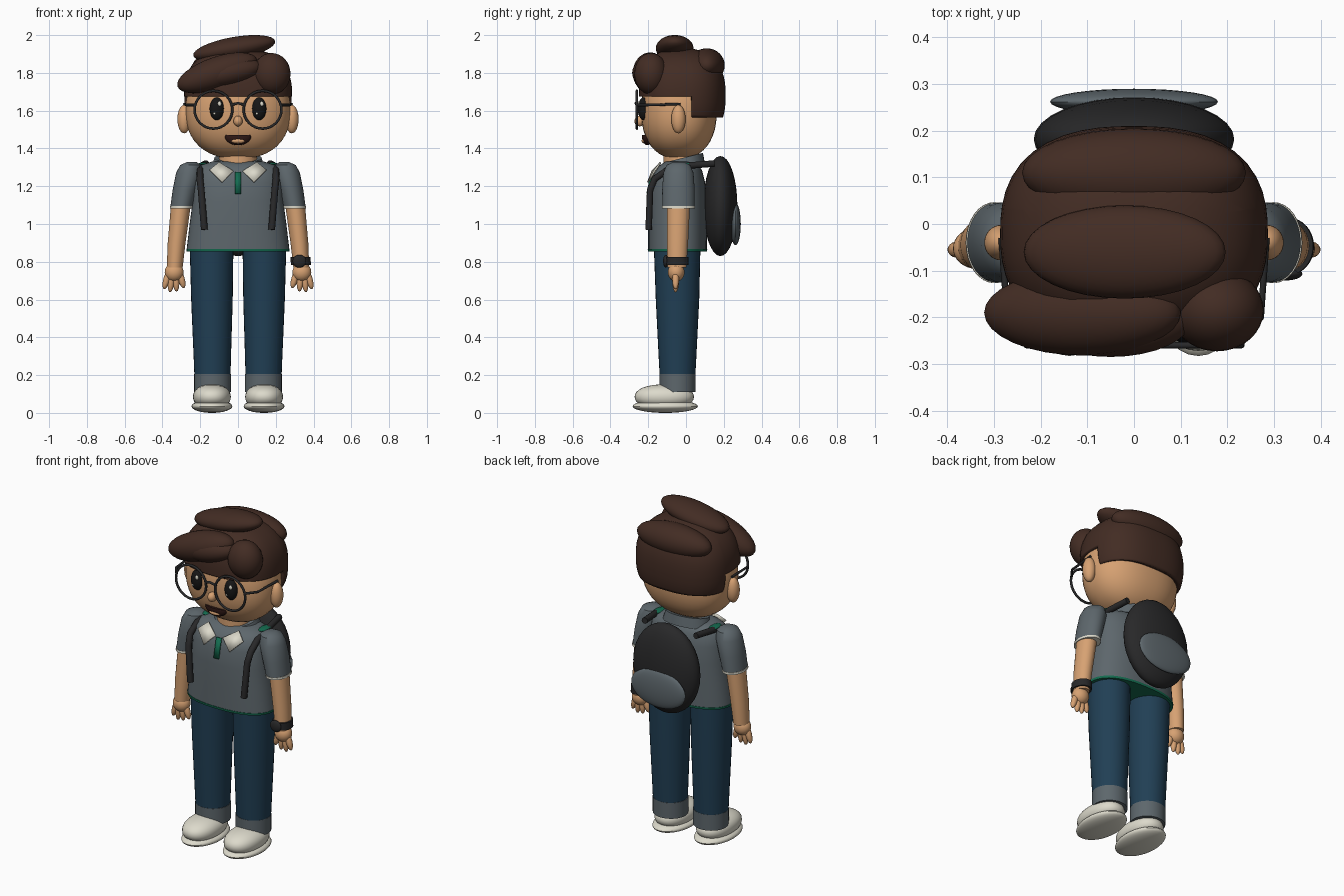
import bpy, bmesh, math
from mathutils import Vector, Euler

if "Cube" in bpy.data.objects:
    bpy.data.objects.remove(bpy.data.objects["Cube"])


def material(name, rgb):
    m = bpy.data.materials.new(name)
    m.use_nodes = True
    m.diffuse_color = (*rgb, 1)
    m.node_tree.nodes["Principled BSDF"].inputs["Base Color"].default_value = (*rgb, 1)
    return m


SKIN = material("skin", (0.68, 0.36, 0.17))
HAIR = material("dark brown hair", (0.055, 0.025, 0.017))
GREY = material("slate grey cloth", (0.11, 0.135, 0.15))
DENIM = material("blue denim", (0.015, 0.05, 0.09))
CREAM = material("cream", (0.72, 0.70, 0.60))
BLACK = material("soft black", (0.021, 0.021, 0.022))
GREEN = material("green trim", (0.007, 0.15, 0.08))
EYE = material("eye black", (0.008, 0.008, 0.008))
MOUTH = material("mouth brown", (0.03, 0.01, 0.008))
made = []


def finish(name, bm, *mats):
    bmesh.ops.recalc_face_normals(bm, faces=bm.faces)
    mesh = bpy.data.meshes.new(name)
    bm.to_mesh(mesh)
    bm.free()
    for m in mats:
        mesh.materials.append(m)
    ob = bpy.data.objects.new(name, mesh)
    bpy.context.collection.objects.link(ob)
    made.append(ob)
    return ob


def ball_mesh(loc, size, rot=(0, 0, 0), p=2.0, seg=32):
    """Ellipsoid; p above 2 makes it boxier."""
    bm = bmesh.new()
    bmesh.ops.create_uvsphere(bm, u_segments=seg, v_segments=seg // 2, radius=1)
    turn = Euler([math.radians(a) for a in rot])
    for v in bm.verts:
        k = sum(abs(c) ** p for c in v.co) ** (-1 / p)
        q = Vector(c * k * s for c, s in zip(v.co, size))
        q.rotate(turn)
        v.co = q + Vector(loc)
    return bm


def ball(name, loc, size, mat, **kw):
    return finish(name, ball_mesh(loc, size, **kw), mat)


def limb(name, a, b, r, mat):
    """Slim ellipsoid running from a to b."""
    a, b = Vector(a), Vector(b)
    turn = (b - a).to_track_quat("Z", "Y").to_euler()
    return ball(name, (a + b) / 2, (r, r, (b - a).length / 2), mat,
                rot=[math.degrees(t) for t in turn], seg=16)


def loft(name, rings, mat, p=2.0, n=32, side=1, shear=0.0):
    """Skin over elliptical rings given as (x, y, z, rx, ry)."""
    bm = bmesh.new()
    loops = []
    for x, y, z, rx, ry in rings:
        loop = []
        for i in range(n):
            c, s = math.cos(math.tau * i / n), math.sin(math.tau * i / n)
            dx = math.copysign(abs(c) ** (2 / p), c) * rx
            dy = math.copysign(abs(s) ** (2 / p), s) * ry
            loop.append(bm.verts.new((side * x + dx, y + dy, z + shear * dy)))
        loops.append(loop)
    for lo, hi in zip(loops, loops[1:]):
        for i in range(n):
            j = (i + 1) % n
            bm.faces.new((lo[i], lo[j], hi[j], hi[i]))
    bm.faces.new(loops[0])
    bm.faces.new(loops[-1])
    return finish(name, bm, mat)


def plate(name, points, mat):
    bm = bmesh.new()
    bm.faces.new([bm.verts.new(q) for q in points])
    ob = finish(name, bm, mat)
    ob.modifiers.new("thickness", "SOLIDIFY").thickness = 0.009
    ob.modifiers["thickness"].offset = 0


def tube(name, points, r, mat, cyclic=False):
    cu = bpy.data.curves.new(name, "CURVE")
    cu.dimensions = "3D"
    cu.bevel_depth, cu.bevel_resolution, cu.use_fill_caps = r, 3, True
    sp = cu.splines.new("POLY")
    sp.points.add(len(points) - 1)
    for q, co in zip(sp.points, points):
        q.co = (*co, 1)
    sp.use_cyclic_u = cyclic
    cu.materials.append(mat)
    bpy.context.collection.objects.link(bpy.data.objects.new(name, cu))


# Head and face
ball("head", (0, -.037, 1.6), (.278, .2, .255), SKIN, p=2.3, seg=48)
ball("nose", (0, -.245, 1.545), (.024, .028, .028), SKIN)
bm = ball_mesh((0, -.205, 1.465), (.07, .028, .048))
bmesh.ops.bisect_plane(bm, geom=bm.verts[:] + bm.edges[:] + bm.faces[:], clear_outer=True,
                       plane_co=(0, 0, 1.472), plane_no=(0, 0, 1))
bmesh.ops.holes_fill(bm, edges=bm.edges)
finish("mouth", bm, MOUTH)
ball("tongue", (0, -.222, 1.44), (.036, .013, .013), SKIN)

# Hair cap, trimmed lower at the back than at the front
bm = ball_mesh((0, -.02, 1.68), (.287, .23, .25), p=2.5, seg=48)
for co, no, clear in (((0, 0, 1.565), (0, 0, -1), True), ((0, 0, 1.675), (0, 0, 1), False),
                      ((0, .03, 0), (0, 1, 0), False)):
    bmesh.ops.bisect_plane(bm, geom=bm.verts[:] + bm.edges[:] + bm.faces[:],
                           plane_co=co, plane_no=no, clear_outer=clear)
front = [f for f in bm.faces if f.calc_center_median().y < .03 and f.calc_center_median().z < 1.675]
bmesh.ops.delete(bm, geom=front, context="FACES")
cap = finish("hair_cap", bm, HAIR)
cap.modifiers.new("thickness", "SOLIDIFY").thickness = 0.03

# Hair locks
ball("hair_top_lock", (-.02, -.06, 1.93), (.22, .1, .06), HAIR, rot=(0, -10, 0))
ball("hair_crown_lock", (0, .11, 1.84), (.24, .095, .09), HAIR)
ball("hair_fringe", (-.11, -.19, 1.8), (.222, .092, .085), HAIR, rot=(0, -19, 0))
ball("hair_fringe_inner", (-.05, -.2, 1.8), (.18, .085, .07), HAIR, rot=(0, -12, 0))
ball("hair_side_lock", (.178, -.185, 1.795), (.1, .088, .11), HAIR)

# Neck, shirt and collar
loft("neck", [(0, -.03, 1.28, .1, .09), (0, -.03, 1.4, .1, .09)], SKIN)
loft("shirt", [(0, -.045, .865, .272, .155), (0, -.045, 1.0, .256, .155), (0, -.045, 1.12, .24, .153),
               (0, -.045, 1.22, .235, .146), (0, -.042, 1.28, .225, .128), (0, -.035, 1.31, .2, .105),
               (0, -.03, 1.33, .14, .08)], GREY, p=2.4, n=48)
loft("shirt_hem", [(0, -.045, .855, .272, .156), (0, -.045, .868, .274, .158)], GREEN, p=2.4, n=48)
loft("collar_band", [(0, -.015, 1.29, .145, .115), (0, -.015, 1.35, .125, .105)], GREY, shear=.25)
plate("button_placket", [(-.016, -.206, 1.16), (.016, -.206, 1.16),
                         (.016, -.18, 1.275), (-.016, -.18, 1.275)], GREEN)

# Backpack
ball("backpack", (0, .182, 1.095), (.215, .09, .265), BLACK)
ball("backpack_pocket", (0, .262, 1.0), (.18, .028, .112), GREY)

# Paired parts
for s, side in ((1, "left"), (-1, "right")):
    # Eye, ear and glasses
    ball(side + "_ear", (s * .285, -.04, 1.555), (.036, .038, .075), SKIN)
    ball(side + "_eye", (s * .112, -.225, 1.61), (.038, .03, .06), EYE)
    ball(side + "_eye_shine", (s * .112 + .014, -.25, 1.636), (.01, .006, .013), CREAM, seg=16)
    ball(side + "_eye_glint", (s * .112 - .012, -.25, 1.585), (.006, .005, .007), CREAM, seg=16)
    ring = [(s * .13 + .1 * math.cos(math.tau * i / 32), -.26, 1.605 + .1 * math.sin(math.tau * i / 32))
            for i in range(32)]
    tube(side + "_glasses_rim", ring, .007, BLACK, cyclic=True)
    tube(side + "_glasses_temple", [(s * .226, -.26, 1.63), (s * .272, -.2, 1.63),
                                    (s * .284, -.03, 1.635)], .007, BLACK)

    # Collar point, shoulder seam and sleeve
    plate(side + "_collar_point", [(s * .1, -.134, 1.326), (s * .15, -.165, 1.285),
                                   (s * .085, -.202, 1.22), (s * .025, -.178, 1.28)], CREAM)
    ball(side + "_shoulder_seam", (s * .185, -.01, 1.318), (.025, .05, .008), GREEN, seg=16)
    loft(side + "_sleeve", [(.298, -.04, 1.09, .06, .085), (.28, -.04, 1.18, .066, .086),
                            (.258, -.04, 1.27, .07, .08), (.25, -.04, 1.312, .056, .063),
                            (.245, -.04, 1.328, .025, .03)], GREY, side=s)
    loft(side + "_sleeve_trim", [(.299, -.04, 1.083, .062, .087), (.298, -.04, 1.096, .062, .087)],
         CREAM, side=s)

    # Arm and hand
    loft(side + "_arm", [(.335, -.048, .77, .042, .05), (.325, -.045, .9, .047, .056),
                         (.3, -.04, 1.12, .053, .062)], SKIN, side=s)
    ball(side + "_palm", (s * .338, -.052, .745), (.05, .044, .05), SKIN)
    for i, (x, z) in enumerate(((.392, .655), (.36, .638), (.325, .642), (.286, .66))):
        limb(f"{side}_finger_{i + 1}", (s * (.338 + (x - .338) * .45), -.055, .76),
             (s * x, -.055, z), .018, SKIN)

    # Leg and turned-up cuff
    loft(side + "_trouser_leg", [(.135, -.045, .15, .094, .092), (.136, -.045, .3, .099, .1),
                                 (.138, -.045, .6, .11, .115), (.14, -.047, .9, .116, .124)],
         DENIM, side=s)
    loft(side + "_cuff", [(.134, -.045, .11, .098, .095), (.134, -.045, .205, .098, .096)],
         GREY, side=s)

    # Shoe
    ball(side + "_shoe_sole", (s * .138, -.11, .035), (.108, .173, .035), CREAM)
    ball(side + "_shoe_upper", (s * .138, -.115, .085), (.1, .157, .066), CREAM, p=2.2)

    # Backpack strap
    tube(side + "_strap", [(s * .17, .15, 1.32), (s * .19, .02, 1.31), (s * .2, -.1, 1.285),
                           (s * .202, -.165, 1.24), (s * .195, -.19, 1.18),
                           (s * .178, -.198, .97)], .018, BLACK)

tube("glasses_bridge", [(-.035, -.26, 1.63), (0, -.266, 1.64), (.035, -.26, 1.63)], .007, BLACK)

# Watch on the left wrist
loft("watch_band", [(.333, -.048, .782, .053, .061), (.331, -.048, .825, .053, .061)], BLACK)
ball("watch_face", (.325, -.107, .803), (.036, .014, .034), BLACK)

bpy.ops.object.select_all(action="DESELECT")
for ob in made:
    ob.select_set(True)
bpy.context.view_layer.objects.active = made[0]
bpy.ops.object.shade_smooth_by_angle(angle=math.radians(40))
